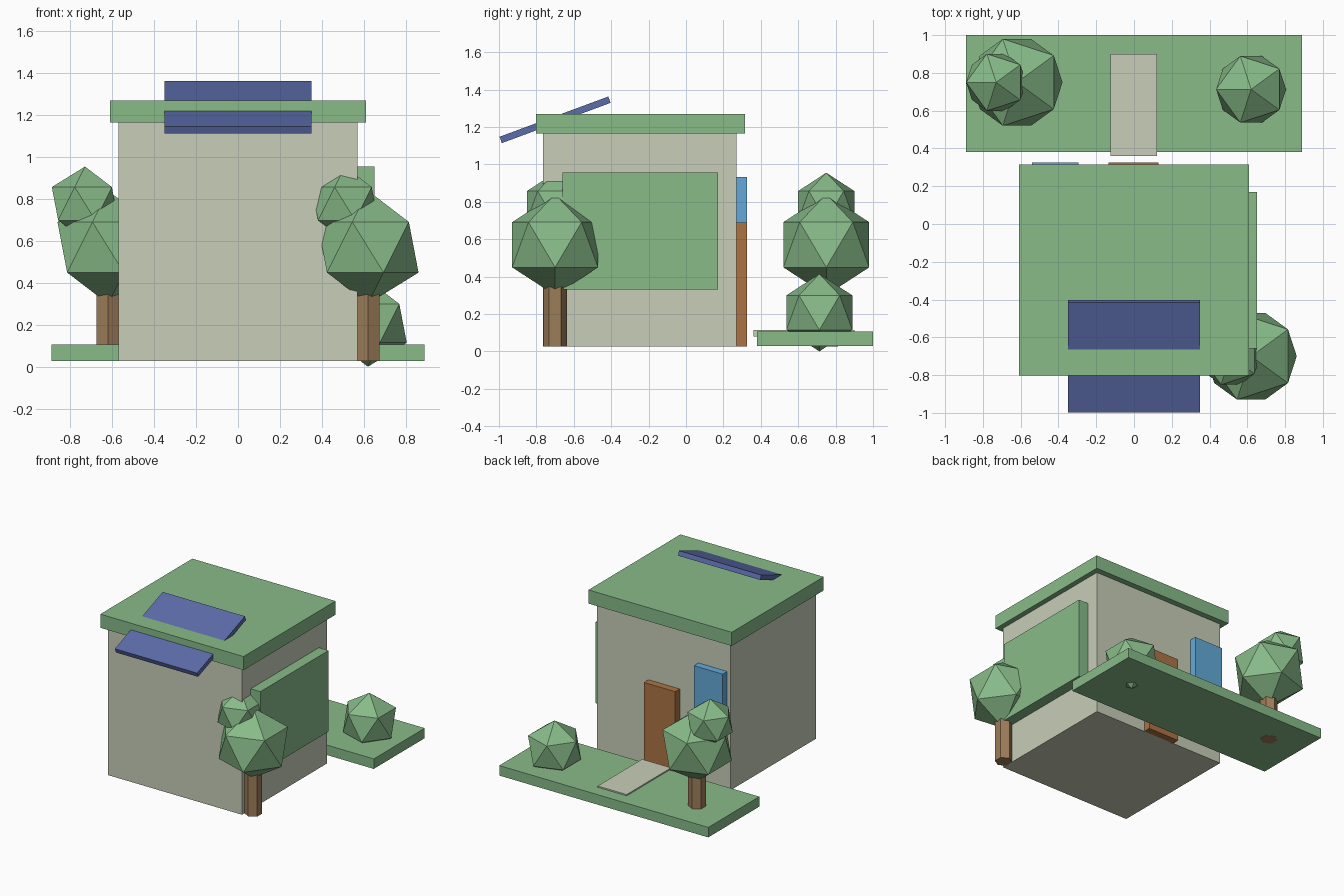
import bpy
import math

default = bpy.data.objects.get("Cube")
if default:
    bpy.data.objects.remove(default, do_unlink=True)


def to_linear(v):
    v /= 255
    return v / 12.92 if v <= 0.04045 else ((v + 0.055) / 1.055) ** 2.4


def make_material(name, *rgb):
    colour = [to_linear(v) for v in rgb] + [1.0]
    mat = bpy.data.materials.new(name)
    mat.use_nodes = True
    mat.diffuse_color = colour
    bsdf = next(n for n in mat.node_tree.nodes if n.type == "BSDF_PRINCIPLED")
    bsdf.inputs["Base Color"].default_value = colour
    return mat


green = make_material("leaf green", 136, 187, 137)
plaster = make_material("pale plaster", 200, 206, 184)
wood = make_material("door wood", 172, 116, 69)
bark = make_material("bark brown", 158, 125, 89)
navy = make_material("solar blue", 92, 108, 170)
glass = make_material("window blue", 100, 170, 217)


def finish(name, mat):
    obj = bpy.context.object
    obj.name = name
    obj.data.name = name
    obj.data.materials.append(mat)
    return obj


def box(name, mat, x, y, z):
    """Box from (low, high) ranges on each axis."""
    ranges = (x, y, z)
    bpy.ops.mesh.primitive_cube_add(size=1, location=[(a + b) / 2 for a, b in ranges])
    obj = finish(name, mat)
    obj.scale = [b - a for a, b in ranges]
    return obj


def leaf_ball(name, radius, x, y, z):
    bpy.ops.mesh.primitive_ico_sphere_add(
        subdivisions=1, radius=radius, location=(x, y, z), rotation=(0, 0, math.pi))
    return finish(name, green)


def tree(name, x, y):
    bpy.ops.mesh.primitive_cylinder_add(
        vertices=6, radius=0.063, depth=0.4, location=(x, y, 0.227))
    finish(name + "_trunk", bark)
    leaf_ball(name + "_lower_foliage", 0.27, x, y, 0.57)
    leaf_ball(name + "_upper_foliage", 0.177, x - 0.11, y, 0.778)


# House
box("house_walls", plaster, (-0.57, 0.57), (-0.765, 0.27), (0.027, 1.17))
box("green_roof", green, (-0.61, 0.61), (-0.803, 0.315), (1.165, 1.27))
box("green_wall", green, (0.56, 0.652), (-0.66, 0.17), (0.332, 0.956))
box("door", wood, (-0.136, 0.131), (0.26, 0.325), (0.027, 0.69))
box("window", glass, (-0.54, -0.295), (0.26, 0.325), (0.5, 0.933))

# Tilted panel cutting through the roof edge
panel = box("solar_panel", navy, (-0.35, 0.35), (-1.01, -0.39), (1.22, 1.256))
panel.rotation_euler.x = math.radians(20.3)

# Garden
box("lawn", green, (-0.89, 0.89), (0.38, 1.0), (0.028, 0.105))
box("garden_path", plaster, (-0.125, 0.122), (0.36, 0.9), (0.08, 0.115))
tree("side_tree", 0.62, -0.70)
tree("garden_tree", -0.62, 0.75)
leaf_ball("bush", 0.207, 0.62, 0.713, 0.207)
